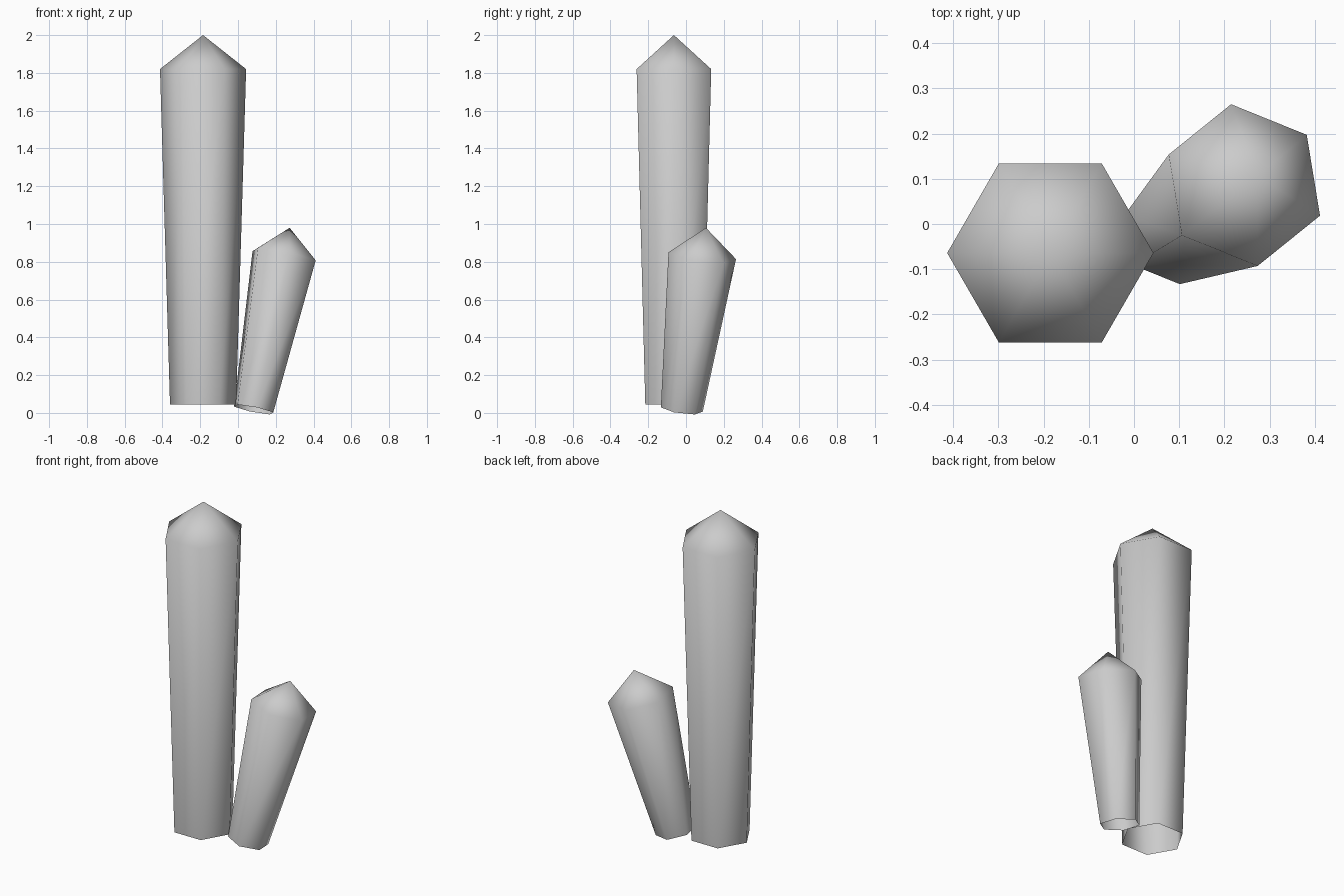
import bpy, bmesh
from math import cos, sin, tau
from mathutils import Vector

cube = bpy.data.objects.get("Cube")
if cube:
    bpy.data.objects.remove(cube, do_unlink=True)

# Stone colour
stone = bpy.data.materials.new("grey_stone")
stone.use_nodes = True
GREY = (0.6, 0.6, 0.6, 1)
stone.diffuse_color = GREY
stone.node_tree.nodes["Principled BSDF"].inputs["Base Color"].default_value = GREY


def crystal(name, base, shoulder, base_radius, top_radius, tip_height, corner):
    """Six-sided tapered shaft, open at the bottom, with a pointed tip."""
    base, shoulder = Vector(base), Vector(shoulder)
    axis = (shoulder - base).normalized()
    u = Vector(corner)
    u = (u - axis * u.dot(axis)).normalized()
    v = axis.cross(u)
    bm = bmesh.new()

    def ring(centre, radius):
        return [bm.verts.new(centre + radius * (u * cos(tau * i / 6) + v * sin(tau * i / 6)))
                for i in range(6)]

    low, high = ring(base, base_radius), ring(shoulder, top_radius)
    tip = bm.verts.new(shoulder + axis * tip_height)
    for i in range(6):
        j = (i + 1) % 6
        bm.faces.new((low[i], low[j], high[j], high[i]))
        bm.faces.new((high[i], high[j], tip))
    for face in bm.faces:
        face.smooth = True
    mesh = bpy.data.meshes.new(name)
    bm.to_mesh(mesh)
    bm.free()
    mesh.materials.append(stone)
    obj = bpy.data.objects.new(name, mesh)
    bpy.context.collection.objects.link(obj)


# Tall upright crystal and short leaning crystal
crystal("tall_crystal", (-0.185, -0.064, 0.045), (-0.185, -0.064, 1.82),
        0.175, 0.228, 0.18, (1, 0, 0))
crystal("short_crystal", (0.083, -0.022, 0.018), (0.244, 0.086, 0.832),
        0.113, 0.182, 0.152, (0.334, -0.135, -0.048))
